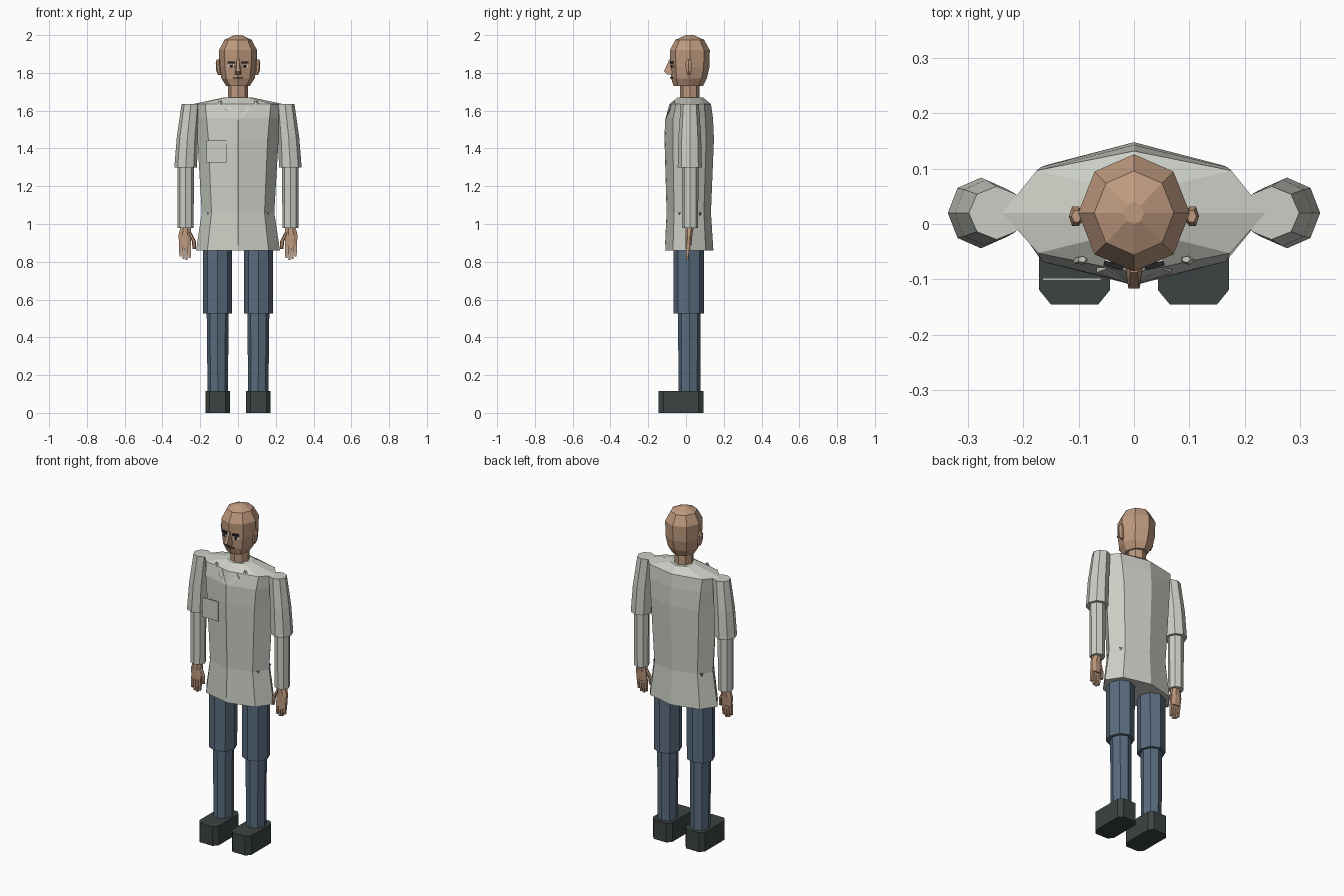
import bpy, bmesh, math
from mathutils import Matrix, Vector


def material(name, r, g, b):
    m = bpy.data.materials.new(name)
    m.diffuse_color = (r, g, b, 1)
    return m


COAT = material("coat_grey", 0.60, 0.62, 0.56)
SKIN = material("skin_tan", 0.52, 0.32, 0.21)
JEANS = material("denim_blue", 0.10, 0.15, 0.21)
SHOE = material("shoe_black_green", 0.045, 0.057, 0.055)
DARK = material("hair_dark", 0.018, 0.018, 0.022)
WHITE = material("eye_white", 0.7, 0.7, 0.68)
LIP = material("mouth_brown", 0.16, 0.08, 0.055)


def finish(name, bm, mat):
    bmesh.ops.recalc_face_normals(bm, faces=bm.faces)
    mesh = bpy.data.meshes.new(name)
    bm.to_mesh(mesh)
    bm.free()
    mesh.materials.append(mat)
    ob = bpy.data.objects.new(name, mesh)
    bpy.context.collection.objects.link(ob)
    return ob


def skin_rings(name, rings, mat):
    """Bridge equal-length loops of points and cap both ends."""
    bm = bmesh.new()
    loops = [[bm.verts.new(p) for p in ring] for ring in rings]
    n = len(loops[0])
    for a, b in zip(loops, loops[1:]):
        for i in range(n):
            j = (i + 1) % n
            bm.faces.new((a[i], a[j], b[j], b[i]))
    bm.faces.new(loops[0][::-1])
    bm.faces.new(loops[-1])
    return finish(name, bm, mat)


def loft(name, rings, mat, n=8, phase=0.0):
    """Each ring is (centre x, centre y, z, radius x, radius y)."""
    pts = []
    for cx, cy, z, rx, ry in rings:
        angles = [phase + 2 * math.pi * i / n for i in range(n)]
        pts.append([(cx + rx * math.cos(a), cy + ry * math.sin(a), z) for a in angles])
    return skin_rings(name, pts, mat)


def box(name, loc, size, mat, turn=0.0):
    bm = bmesh.new()
    m = Matrix.Translation(Vector(loc)) @ Matrix.Rotation(turn, 4, 'Z') @ Matrix.Diagonal((*size, 1))
    bmesh.ops.create_cube(bm, size=1, matrix=m)
    return finish(name, bm, mat)


def torso_ring(w, yf, yb, z):
    c = 0.16 * (yb - yf)
    half = [(0, yf), (0.73 * w, yf + c), (w, 0.02), (0.74 * w, yb - c), (0, yb)]
    full = half + [(-x, y) for x, y in half[3:0:-1]]
    return [(x, y, z) for x, y in full]


# Coat body
skin_rings("coat", [torso_ring(*r) for r in (
    (0.222, -0.110, 0.145, 0.86), (0.192, -0.100, 0.132, 1.06),
    (0.215, -0.111, 0.148, 1.45), (0.228, -0.108, 0.143, 1.56),
    (0.238, -0.088, 0.132, 1.635), (0.075, -0.045, 0.09, 1.67))], COAT)

# Coat closure, chest pocket
loft("coat_closure", [(0, -0.108, 0.89, .003, .003), (0, -0.100, 1.06, .003, .003),
                      (0, -0.111, 1.45, .003, .003), (0, -0.108, 1.55, .003, .003)], COAT, 4)
box("chest_pocket", (-0.113, -0.100, 1.383), (0.106, 0.005, 0.116), COAT)

# Neck and head
loft("neck", [(0, 0.02, 1.64, .052, .052), (0, 0.02, 1.76, .052, .052)], SKIN)
loft("head", [(0, 0.012, 1.73, .062, .078), (0, 0.016, 1.77, .088, .094),
              (0, 0.02, 1.83, .098, .104), (0, 0.02, 1.92, .101, .106),
              (0, 0.02, 1.975, .072, .076), (0, 0.02, 2.0, .018, .02)], SKIN)

# Nose and mouth
skin_rings("nose", [
    [(-.016, -.07, 1.792), (.016, -.07, 1.792), (.013, -.100, 1.792), (-.013, -.100, 1.792)],
    [(-.016, -.07, 1.805), (.016, -.07, 1.805), (.010, -.117, 1.808), (-.010, -.117, 1.808)],
    [(-.009, -.07, 1.872), (.009, -.07, 1.872), (.006, -.088, 1.872), (-.006, -.088, 1.872)]], SKIN)

for s, side in ((-1, "left"), (1, "right")):
    # Facial features, following the slant of each cheek
    t = s * 0.41
    box(side + "_mouth", (s * 0.013, -0.076, 1.775), (0.028, 0.009, 0.008), LIP, t)
    box(side + "_eye", (s * 0.036, -0.070, 1.835), (0.034, 0.009, 0.013), WHITE, t)
    box(side + "_pupil", (s * 0.036, -0.072, 1.835), (0.015, 0.009, 0.014), DARK, t)
    box(side + "_eyebrow", (s * 0.037, -0.075, 1.856), (0.036, 0.009, 0.011), DARK, t * 0.6)
    loft(side + "_ear", [(s * .096, .015, 1.79, .010, .010), (s * .103, .014, 1.81, .012, .016),
                         (s * .106, .014, 1.85, .012, .020), (s * .104, .014, 1.872, .009, .012)], SKIN, 6)

    # Collar flap and collar tip
    flap = [(s * 0.0, -0.111, 1.552), (s * 0.068, -0.088, 1.607), (s * 0.05, -0.081, 1.632)]
    skin_rings(side + "_collar_flap", [flap, [(x, y + 0.008, z) for x, y, z in flap]], COAT)
    loft(side + "_collar_tip", [(s * .097, -.066, 1.632, .015, .008),
                                (s * .094, -.064, 1.652, .008, .006)], COAT, 5)

    # Trouser points showing at the waist
    for y, end in ((-0.033, "front"), (0.073, "back")):
        loft(f"{side}_{end}_waist_tip", [(s * .150, y, 1.02, .003, .003),
                                         (s * .152, y, 1.062, .014, .012)], JEANS, 4)

    # Sleeves
    loft(side + "_upper_sleeve", [(s * .277, .02, 1.30, .060, .064), (s * .268, .02, 1.46, .056, .060),
                                  (s * .249, .02, 1.635, .050, .048)], COAT)
    loft(side + "_lower_sleeve", [(s * .277, .022, .98, .042, .042),
                                  (s * .277, .022, 1.32, .044, .044)], COAT)

    # Hand
    loft(side + "_palm", [(s * .280, .012, .885, .034, .017), (s * .282, .015, .94, .036, .020),
                          (s * .275, .02, 1.0, .027, .025)], SKIN, 8, math.pi / 8)
    for i, length in enumerate((0.068, 0.078, 0.074, 0.06)):
        x = s * (0.256 + 0.0163 * i)
        loft(f"{side}_finger_{i + 1}", [(x, .006, .888 - length, .008, .009),
                                        (x, .011, .892, .0105, .014)], SKIN, 4, math.pi / 4)
    loft(side + "_thumb", [(s * .231, .004, .868, .009, .009), (s * .234, .006, .91, .011, .011),
                           (s * .256, .012, .955, .010, .012)], SKIN, 6)

    # Trouser legs
    loft(side + "_thigh", [(s * .109, .015, .525, .076, .080), (s * .108, .015, .90, .076, .080)], JEANS)
    loft(side + "_shin", [(s * .107, .018, .10, .054, .058), (s * .108, .018, .55, .058, .060)], JEANS)

    # Shoe with clipped corners
    x0, x1, y0, y1, cx, cy = .043, .172, -.146, .092, .022, .027
    sole = [(x0 + cx, y0), (x1 - cx, y0), (x1, y0 + cy), (x1, y1 - cy),
            (x1 - cx, y1), (x0 + cx, y1), (x0, y1 - cy), (x0, y0 + cy)]
    skin_rings(side + "_shoe", [[(s * x, y, z) for x, y in sole] for z in (0, 0.115)], SHOE)
